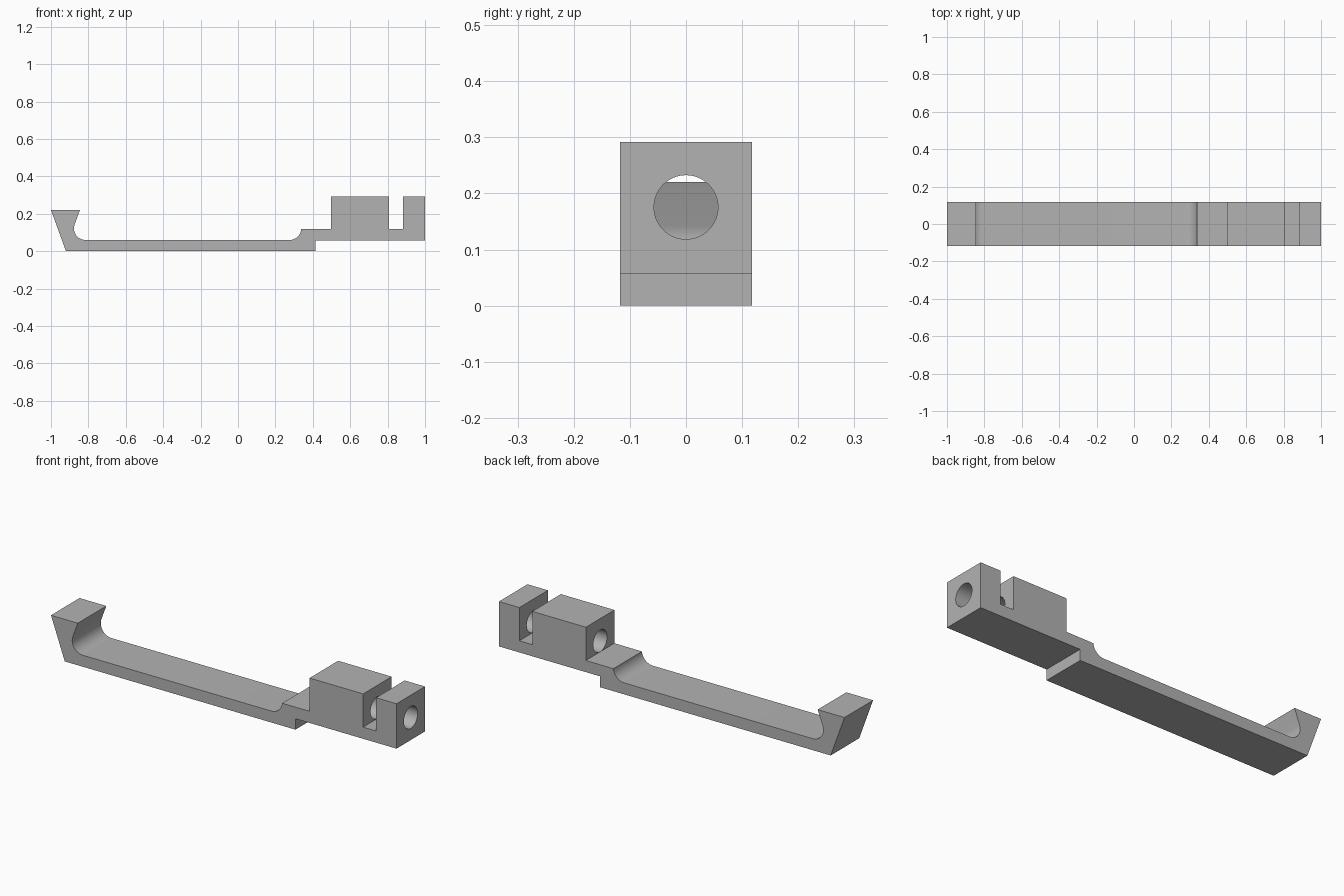
import bpy, bmesh, math

cube = bpy.data.objects.get("Cube")
if cube:
    bpy.data.objects.remove(cube, do_unlink=True)

HALF_WIDTH = 0.118
SHELF, TOP, BAR_TOP, UNDERSIDE = 0.118, 0.292, 0.06, 0.057

grey = bpy.data.materials.new("plain_grey")
grey.use_nodes = True
colour = (0.45, 0.45, 0.45, 1)
grey.diffuse_color = colour
grey.node_tree.nodes["Principled BSDF"].inputs["Base Color"].default_value = colour


def arc(cx, cz, r, start, end, steps=16):
    """Points on an arc, angles in degrees."""
    angles = [math.radians(start + (end - start) * i / steps) for i in range(steps + 1)]
    return [(cx + r * math.cos(a), cz + r * math.sin(a)) for a in angles]


def extrude_profile(name, points):
    """Solid made by sweeping an x-z outline across the width."""
    bm = bmesh.new()
    face = bm.faces.new([bm.verts.new((x, -HALF_WIDTH, z)) for x, z in points])
    swept = bmesh.ops.extrude_face_region(bm, geom=[face])["geom"]
    verts = [v for v in swept if isinstance(v, bmesh.types.BMVert)]
    bmesh.ops.translate(bm, verts=verts, vec=(0, 2 * HALF_WIDTH, 0))
    bmesh.ops.recalc_face_normals(bm, faces=bm.faces)
    mesh = bpy.data.meshes.new(name)
    bm.to_mesh(mesh)
    bm.free()
    mesh.materials.append(grey)
    obj = bpy.data.objects.new(name, mesh)
    bpy.context.collection.objects.link(obj)
    return obj


# Side outline: hook, thin bar, stepped shelf and two upright blocks
outline = [(-0.92, 0), (0.415, 0), (0.415, UNDERSIDE), (1, UNDERSIDE), (1, TOP),
           (0.882, TOP), (0.882, SHELF), (0.807, SHELF), (0.807, TOP),
           (0.497, TOP), (0.497, SHELF)]
outline += arc(0.275, 0.123, 0.063, -5, -90)
outline += arc(-0.815, 0.122, 0.062, 270, 160)
outline += [(-0.845, 0.22), (-1, 0.22)]
body = extrude_profile("hooked_bar", outline)

# Round hole running lengthwise through both blocks
bpy.ops.mesh.primitive_cylinder_add(vertices=64, radius=0.057, depth=0.6,
                                    location=(0.76, 0, 0.1755),
                                    rotation=(0, math.pi / 2, 0))
cutter = bpy.context.object
cutter.name = "hole_cutter"
cutter.data.materials.append(grey)
cutter.hide_render = True

cut = body.modifiers.new("lengthwise_hole", 'BOOLEAN')
cut.operation, cut.solver, cut.object = 'DIFFERENCE', 'EXACT', cutter
bpy.ops.object.select_all(action='DESELECT')
body.select_set(True)
bpy.context.view_layer.objects.active = body
bpy.ops.object.modifier_apply(modifier=cut.name)
bpy.data.objects.remove(cutter, do_unlink=True)
bpy.ops.object.shade_smooth_by_angle(angle=math.radians(30))
